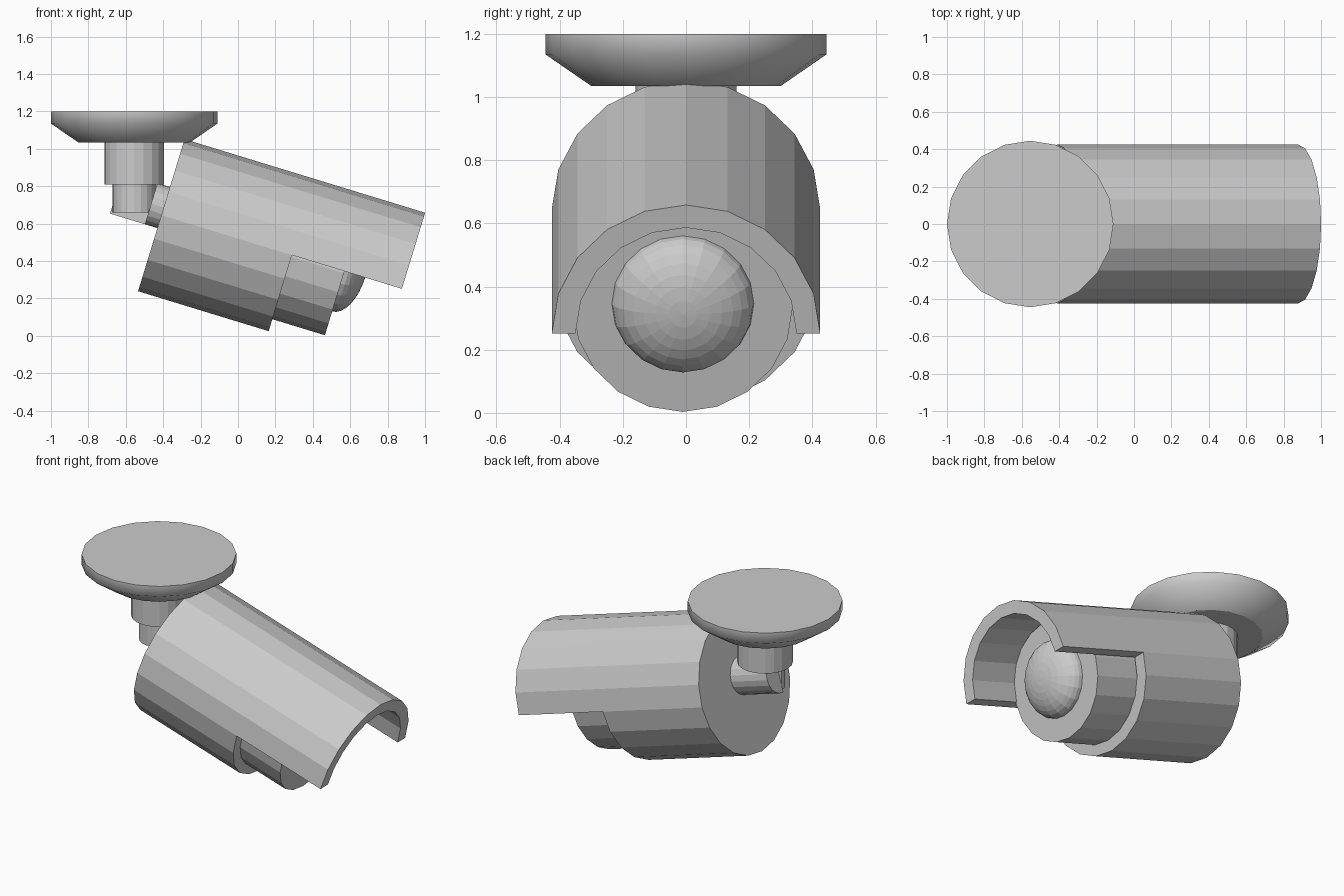
import bpy, bmesh, math
from mathutils import Matrix, Vector

if "Cube" in bpy.data.objects:
    bpy.data.objects.remove(bpy.data.objects["Cube"])

N = 20
# Camera frame: x runs along the tilted barrel, origin at centre of its back face
TILT = Matrix.Translation((-0.41, 0, 0.645)) @ Matrix.Rotation(math.radians(17), 4, 'Y')
MOUNT = Matrix.Translation((-0.555, 0, 0))


def finish(name, bm, matrix, smooth=False):
    bmesh.ops.remove_doubles(bm, verts=bm.verts[:], dist=1e-5)
    bmesh.ops.recalc_face_normals(bm, faces=bm.faces[:])
    for f in bm.faces:
        f.smooth = smooth and len(f.verts) <= 4
    bm.transform(matrix)
    me = bpy.data.meshes.new(name)
    bm.to_mesh(me)
    bm.free()
    ob = bpy.data.objects.new(name, me)
    bpy.context.collection.objects.link(ob)
    return ob


def lathe(name, profile, matrix, axis='Z', offset=(0, 0), arc=(0, N), smooth=False):
    """Stack of rings from (position, radius) pairs; a partial arc gives a half round."""
    bm = bmesh.new()
    full = arc[1] - arc[0] == N
    steps = range(arc[0], arc[1] + (0 if full else 1))
    rings = []
    for p, r in profile:
        ring = []
        for i in steps:
            a = math.tau * i / N
            u, v = r * math.cos(a) + offset[0], r * math.sin(a) + offset[1]
            ring.append(bm.verts.new((u, v, p) if axis == 'Z' else (p, u, v)))
        rings.append(ring)
    n = len(rings[0])
    for a, b in zip(rings, rings[1:]):
        for i in range(n):
            j = (i + 1) % n
            bm.faces.new((a[i], a[j], b[j], b[i]))
    bm.faces.new(rings[0])
    bm.faces.new(rings[-1])
    return finish(name, bm, matrix, smooth)


# Ceiling plate and stem
lathe("ceiling_plate", [(1.2, .445), (1.135, .445), (1.035, .30)], MOUNT, smooth=True)
lathe("stem", [(1.04, .16), (.81, .16)], MOUNT)
# Hinge: front half belongs to the stem, back half to the camera
lathe("stem_hinge_half", [(.815, .115), (.66, .115)], MOUNT, arc=(N // 2, N))
lathe("arm_collar", [(-.07, .115), (.01, .115)], TILT, 'X', (0, .043))
lathe("arm_hinge_half", [(-.265, .115), (-.07, .115)], TILT, 'X', (0, .043), arc=(-N // 4, N // 4))

# Housing: closed barrel whose upper half runs on as a visor
OUT, INN, BORE, MID, END = .425, .35, .5, .73, 1.345
bm = bmesh.new()


def pt(x, r, i):
    a = math.tau * i / N
    return Vector((x, r * math.cos(a), r * math.sin(a)))


def face(*pts):
    bm.faces.new([bm.verts.new(p) for p in pts])


for i in range(N):
    j = i + 1
    upper = i < N // 2
    spans = [(OUT, 0, MID), (INN, BORE, MID)]
    if upper:
        spans += [(OUT, MID, END), (INN, MID, END)]
    for r, a, b in spans:
        face(pt(a, r, i), pt(a, r, j), pt(b, r, j), pt(b, r, i))
    e = END if upper else MID
    face(pt(e, OUT, i), pt(e, OUT, j), pt(e, INN, j), pt(e, INN, i))
for x, r in ((0, OUT), (BORE, INN)):
    face(*[pt(x, r, i) for i in range(N)])
for i in (0, N // 2):
    face(pt(MID, OUT, i), pt(END, OUT, i), pt(END, INN, i), pt(MID, INN, i))
finish("housing_with_visor", bm, TILT)

# Lens barrel and flattened glass dome
lathe("lens_barrel", [(.51, .348), (1.024, .348)], TILT, 'X', (-.01, -.01))
bm = bmesh.new()
bmesh.ops.create_uvsphere(bm, u_segments=N, v_segments=16, radius=1)
bmesh.ops.bisect_plane(bm, geom=bm.verts[:] + bm.edges[:] + bm.faces[:],
                       plane_co=(0, 0, 0), plane_no=(0, 0, 1), clear_inner=True)
place = (Matrix.Translation((1.023, -.01, 0)) @ Matrix.Diagonal((.117, .225, .225, 1))
         @ Matrix.Rotation(math.pi / 2, 4, 'Y'))
finish("lens_dome", bm, TILT @ place)
